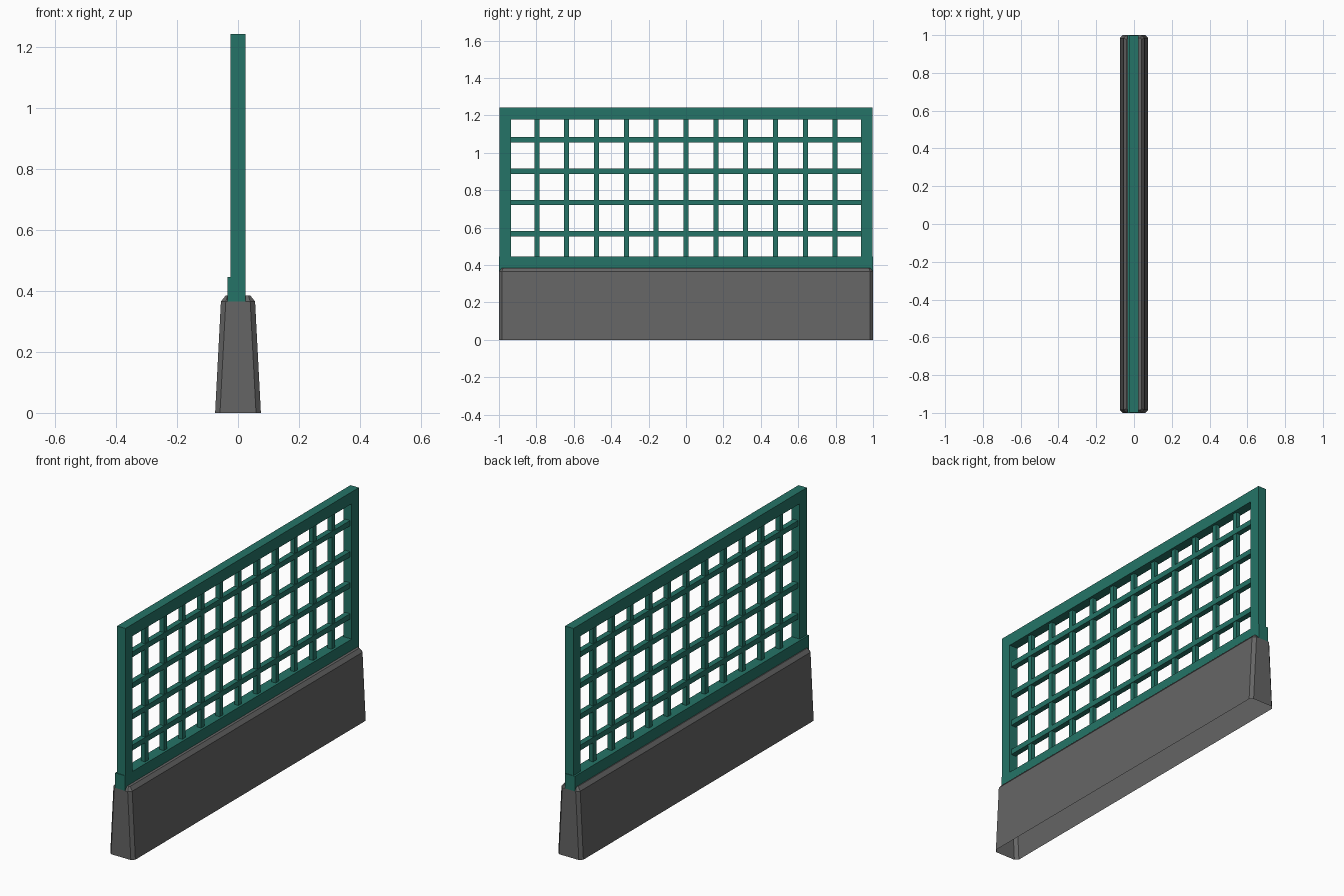
import bpy, bmesh

if "Cube" in bpy.data.objects:
    bpy.data.objects.remove(bpy.data.objects["Cube"])


def material(name, rgb):
    m = bpy.data.materials.new(name)
    m.diffuse_color = (*rgb, 1)
    m.use_nodes = True
    m.node_tree.nodes["Principled BSDF"].inputs["Base Color"].default_value = m.diffuse_color
    return m


TEAL = material("teal paint", (0.018, 0.175, 0.135))
GREY = material("grey concrete", (0.13, 0.13, 0.13))


def finish(name, bm, mat):
    bmesh.ops.recalc_face_normals(bm, faces=bm.faces)
    me = bpy.data.meshes.new(name)
    bm.to_mesh(me)
    bm.free()
    me.materials.append(mat)
    ob = bpy.data.objects.new(name, me)
    bpy.context.collection.objects.link(ob)
    return ob


def box(name, x, y, z):
    """Box from (min, max) ranges."""
    bm = bmesh.new()
    bmesh.ops.create_cube(bm, size=1)
    for v in bm.verts:
        v.co = [r[0] if c < 0 else r[1] for c, r in zip(v.co, (x, y, z))]
    return finish(name, bm, TEAL)


# Tapered plinth with chamfered corners, open underneath
bm = bmesh.new()
rings = []
for hx, hy, z, c in ((0.075, 1.0, 0, 0.016), (0.056, 1.0, 0.365, 0.016),
                     (0.040, 0.984, 0.385, 0.006)):
    pts = [(hx, hy - c), (hx - c, hy), (-hx + c, hy), (-hx, hy - c),
           (-hx, -hy + c), (-hx + c, -hy), (hx - c, -hy), (hx, -hy + c)]
    rings.append([bm.verts.new((x, y, z)) for x, y in pts])
for a, b in zip(rings, rings[1:]):
    for i in range(8):
        j = (i + 1) % 8
        bm.faces.new((a[i], a[j], b[j], b[i]))
bm.faces.new(rings[-1])
finish("concrete_base", bm, GREY)

# Outer frame
D = (-0.025, 0.025)
box("bottom_rail", (-0.035, 0.025), (-1.0, 1.0), (0.365, 0.446))
box("top_rail", D, (-0.997, 0.997), (1.178, 1.242))
for side, y in (("front", (-0.997, -0.936)), ("back", (0.936, 0.997))):
    box(side + "_post", D, y, (0.40, 1.178))

# Lattice bars
for i in range(11):
    y = (i - 5) * 0.1595
    box(f"vertical_bar_{i + 1}", (-0.012, 0.012), (y - 0.0135, y + 0.0135), (0.44, 1.18))
for i in range(4):
    z = 0.566 + i * 0.168
    box(f"horizontal_bar_{i + 1}", (-0.015, 0.015), (-0.94, 0.94), (z - 0.0145, z + 0.0145))
